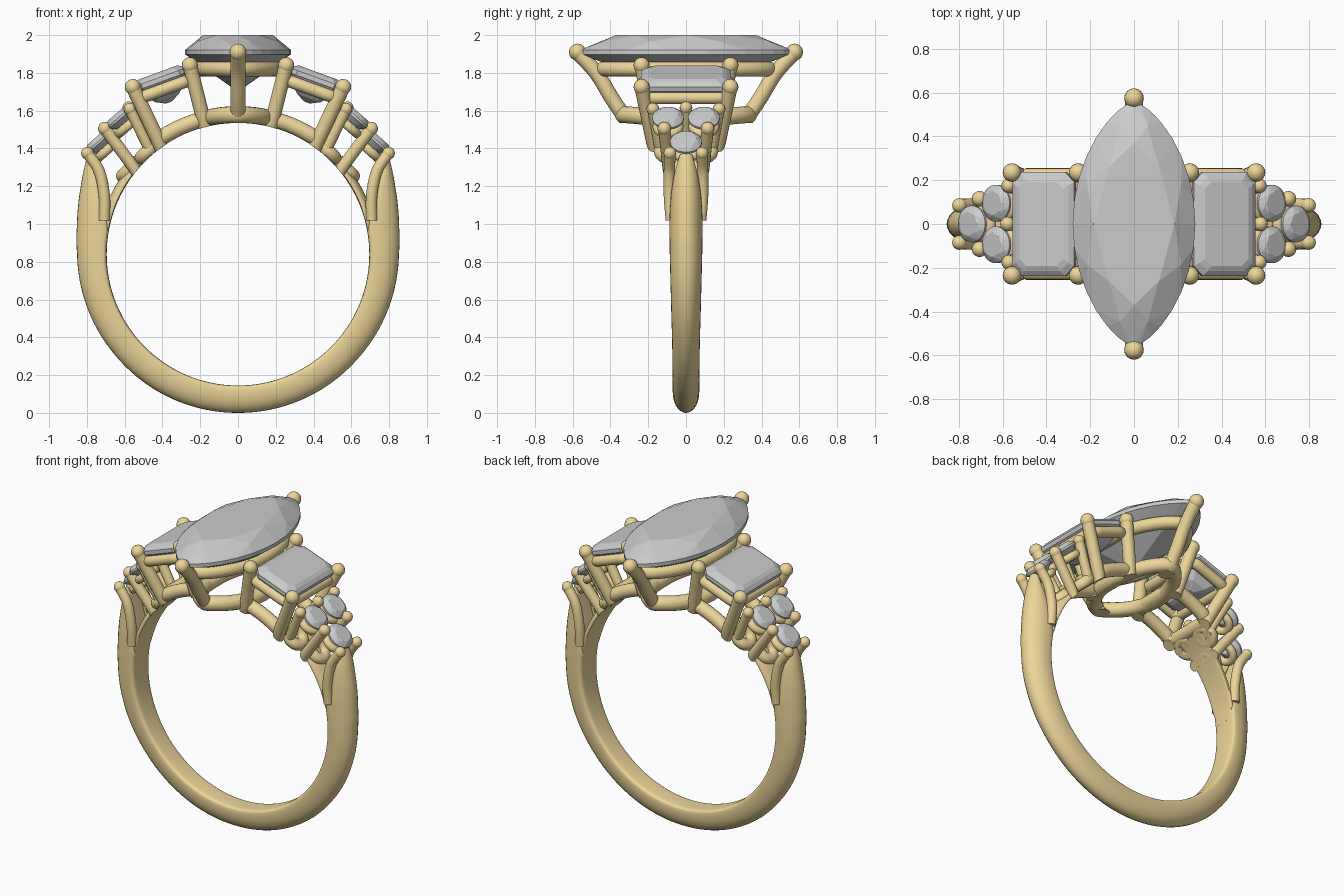
import bpy, bmesh
from math import sin, cos, pi, radians, hypot, copysign
from mathutils import Vector, Matrix

if "Cube" in bpy.data.objects:
    bpy.data.objects.remove(bpy.data.objects["Cube"])

CZ, RIN = 0.84, 0.695          # finger hole centre height and radius
gold = bpy.data.materials.new("gold")
gold.diffuse_color = (0.85, 0.67, 0.32, 1)
gold.use_nodes = True
gold.node_tree.nodes["Principled BSDF"].inputs["Base Color"].default_value = gold.diffuse_color


def finish(name, bm, metal=True, mirror=(False, False)):
    bmesh.ops.recalc_face_normals(bm, faces=bm.faces)
    if metal:                   # keep metal out of the finger hole
        for v in bm.verts:
            r = hypot(v.co.x, v.co.z - CZ)
            if 1e-4 < r < RIN:
                v.co.x *= RIN / r
                v.co.z = CZ + (v.co.z - CZ) * RIN / r
    me = bpy.data.meshes.new(name)
    bm.to_mesh(me)
    bm.free()
    ob = bpy.data.objects.new(name, me)
    bpy.context.collection.objects.link(ob)
    if metal:
        me.materials.append(gold)
        bpy.ops.object.select_all(action='DESELECT')
        ob.select_set(True)
        bpy.context.view_layer.objects.active = ob
        bpy.ops.object.shade_smooth_by_angle(angle=radians(45))
    if any(mirror):
        m = ob.modifiers.new("mirror", 'MIRROR')
        m.use_axis = (mirror[0], mirror[1], False)
        m.use_mirror_merge = False
    return ob


def skin(bm, rings, closed=False):
    rows = [[bm.verts.new(p) for p in ring] for ring in rings]
    n = len(rows[0])
    for i in range(len(rows) if closed else len(rows) - 1):
        a, b = rows[i], rows[(i + 1) % len(rows)]
        for j in range(n):
            bm.faces.new((a[j], a[(j + 1) % n], b[(j + 1) % n], b[j]))
    if not closed:
        bm.faces.new(rows[0])
        bm.faces.new(rows[-1])


def tube(bm, path, rad, ref, closed=False, sides=16):
    n, rings = len(path), []
    for i, p in enumerate(path):
        if closed:
            t = path[(i + 1) % n] - path[i - 1]
        else:
            t = path[min(i + 1, n - 1)] - path[max(i - 1, 0)]
        t.normalize()
        s = t.cross(ref).normalized()
        u = s.cross(t)
        rings.append([p + rad * (s * cos(2 * pi * k / sides) + u * sin(2 * pi * k / sides)) for k in range(sides)])
    skin(bm, rings, closed)


def spline(pts, steps=8):
    pts = [Vector(p) for p in pts]
    ext = [2 * pts[0] - pts[1]] + pts + [2 * pts[-1] - pts[-2]]
    out = []
    for i in range(1, len(ext) - 2):
        a, b, c, d = ext[i - 1:i + 3]
        for k in range(steps):
            t = k / steps
            out.append(0.5 * (2 * b + (c - a) * t + (2 * a - 5 * b + 4 * c - d) * t * t
                              + (3 * b - a - 3 * c + d) * t ** 3))
    return out + [pts[-1]]


def prong(name, pts, rad, mirror, ball=1.12):
    bm = bmesh.new()
    tube(bm, spline(pts), rad, Vector((1, 0, 0)))
    bmesh.ops.create_uvsphere(bm, u_segments=16, v_segments=10, radius=rad * ball,
                              matrix=Matrix.Translation(pts[0]))
    finish(name, bm, mirror=mirror)


def frame(centre, tilt):        # local stone space tilted outward
    return Matrix.Translation(centre) @ Matrix.Rotation(radians(tilt), 4, 'Y')


def on_arc(p, r=0.738):         # push a point onto the gallery arc
    d = Vector((p.x, 0, p.z - CZ)).normalized() * r
    return Vector((d.x, p.y, CZ + d.z))


# Outlines as functions of angle
def marquise(w, l):
    return lambda a: Vector((copysign(w * abs(cos(a)) ** 1.4, cos(a)), l * sin(a), 0))


def circle(r):
    return lambda a: Vector((r * cos(a), r * sin(a), 0))


def octagon(hx, hy, cut):
    c = [(hx, -hy + cut), (hx, hy - cut), (hx - cut, hy), (-hx + cut, hy),
         (-hx, hy - cut), (-hx, -hy + cut), (-hx + cut, -hy), (hx - cut, -hy)]
    return [Vector((x, y, 0)) for x, y in c]


def loop(fn, n):
    return [fn(2 * pi * i / n) for i in range(n)]


def gem(name, pts, mat, mirror=(False, False)):
    bm = bmesh.new()
    for p in pts:
        bm.verts.new(mat @ p)
    bmesh.ops.convex_hull(bm, input=bm.verts[:])
    bmesh.ops.dissolve_limit(bm, angle_limit=radians(1), verts=bm.verts[:], edges=bm.edges[:])
    finish(name, bm, metal=False, mirror=mirror)


def brilliant(fn, n, crown, depth, g):
    up = Vector((0, 0, 1))
    pts = [p + up * s * g for p in loop(fn, n * 4) for s in (-1, 1)]
    for i in range(n):
        a = 2 * pi * i / n
        h = a + pi / n
        pts += [fn(a) * 0.66 + up * crown, fn(h) * 0.86 + up * crown * 0.62,
                fn(h) * 0.55 - up * depth * 0.52]
    return pts + [-up * depth]


def band(name, keys, p0, p1, steps, mirror=(False, False)):
    # keys: angle from bottom, inner radius, outer radius, half width
    bm, rings = bmesh.new(), []
    for i in range(steps + 1):
        ph = p0 + (p1 - p0) * i / steps
        q = abs(ph)
        for a, b in zip(keys, keys[1:]):
            if q <= b[0] + 1e-6:
                break
        t = min(max((q - a[0]) / (b[0] - a[0]), 0), 1)
        ri, ro, w = (a[k] + (b[k] - a[k]) * t for k in (1, 2, 3))
        th, ring = ro - ri, []
        for k in range(28):
            c, s = cos(2 * pi * k / 28), sin(2 * pi * k / 28)
            if s >= 0:
                y, r = w * c, ri + th * (0.25 + 0.75 * s)
            else:
                y, r = w * copysign(abs(c) ** 0.4, c), ri + 0.25 * th * (1 - abs(s) ** 0.4)
            ring.append((r * sin(radians(ph)), y, CZ - r * cos(radians(ph))))
        rings.append(ring)
    skin(bm, rings)
    finish(name, bm, mirror=mirror)


X, XY, Y = (True, False), (True, True), (False, True)

# Shank and the inner plates under the shoulders
band("shank", [(0, .695, .84, .07), (50, .695, .842, .073), (90, .695, .852, .086),
               (100, .695, .866, .088), (106, .715, .882, .087), (113, .765, .905, .08),
               (119, .84, .932, .064), (124, .92, .957, .035)], -124, 124, 124)
band("shoulder_plate", [(96, .695, .72, .06), (104, .695, .745, .085), (142, .695, .74, .1)],
     96, 142, 24, X)

# Centre marquise stone with upper and lower rails and end prongs
gem("centre_stone", brilliant(marquise(.28, .56), 8, .09, .21, .012), Matrix.Translation((0, 0, 1.91)))
up = Vector((0, 0, 1))
bm = bmesh.new()
tube(bm, [p + up * 1.82 for p in loop(marquise(.215, .44), 64)], .04, up, True)
finish("centre_upper_rail", bm)
bm = bmesh.new()
tube(bm, [on_arc(p + up * 1.58) for p in loop(marquise(.18, .33), 64)], .046, up, True)
finish("centre_lower_rail", bm)
prong("centre_end_prong", [(0, .575, 1.91), (0, .475, 1.8), (0, .395, 1.67), (0, .335, 1.58), (0, .28, 1.5)],
      .04, Y)

# Step cut side stones
M = frame((.41, 0, 1.765), 20)
pts = []
for inset, z in ((0, -.012), (0, .012), (.022, .03), (.045, .04), (.04, -.06), (.085, -.105), (.135, -.13)):
    pts += [p + up * z for p in octagon(.15 - inset, .237 - inset, max(.045 - inset * .3, .004))]
gem("side_stone", pts, M, X)


def rail(name, corners, rad, mat, arc):
    path = []
    for i, a in enumerate(corners):
        b = corners[(i + 1) % len(corners)]
        for k in range(6):
            p = mat @ a.lerp(b, k / 6)
            path.append(on_arc(p) if arc else p)
    bm = bmesh.new()
    tube(bm, path, rad, mat.to_3x3() @ up, True)
    finish(name, bm, mirror=X)


rail("side_upper_rail", octagon(.135, .222, .03), .033, M @ Matrix.Translation((0, 0, -.055)), False)
rail("side_lower_rail", octagon(.15, .165, .03), .042, frame((.3, 0, 1.51), 24), True)
prong("side_inner_prong", [(.255, .235, 1.84), (.17, .17, 1.5)], .038, XY)
prong("side_outer_prong", [(.557, .235, 1.725), (.4, .165, 1.395)], .038, XY)

# Round accent stones with collars: a pair, then a single one
for tag, c, low, tilt, mir in (("pair", (.628, .095, 1.56), (.476, .085, 1.387), 41, XY),
                               ("single", (.738, 0, 1.432), (.575, 0, 1.29), 42, X)):
    F = frame(c, tilt)
    gem("accent_stone_" + tag, brilliant(circle(.084), 8, .03, .075, .006), F, mir)
    bm = bmesh.new()
    G = F @ Matrix.Translation((0, 0, -.06))
    tube(bm, [G @ p for p in loop(circle(.058), 32)], .024, G.to_3x3() @ up, True)
    H = frame(low, tilt + 4)
    tube(bm, [H @ p for p in loop(circle(.05), 32)], .036, H.to_3x3() @ up, True)
    finish("accent_collar_" + tag, bm, mirror=mir)

# Accent prongs
prong("accent_middle_prong", [(.578, 0, 1.615), (.44, 0, 1.36)], .03, X)
prong("accent_upper_prong", [(.572, .175, 1.608), (.45, .13, 1.36)], .03, XY)
prong("accent_waist_prong", [(.705, .115, 1.505), (.53, .09, 1.27)], .032, XY)
prong("shoulder_prong", [(.797, .085, 1.375), (.735, .088, 1.28), (.708, .088, 1.15), (.708, .078, 1.02)],
      .03, XY)
